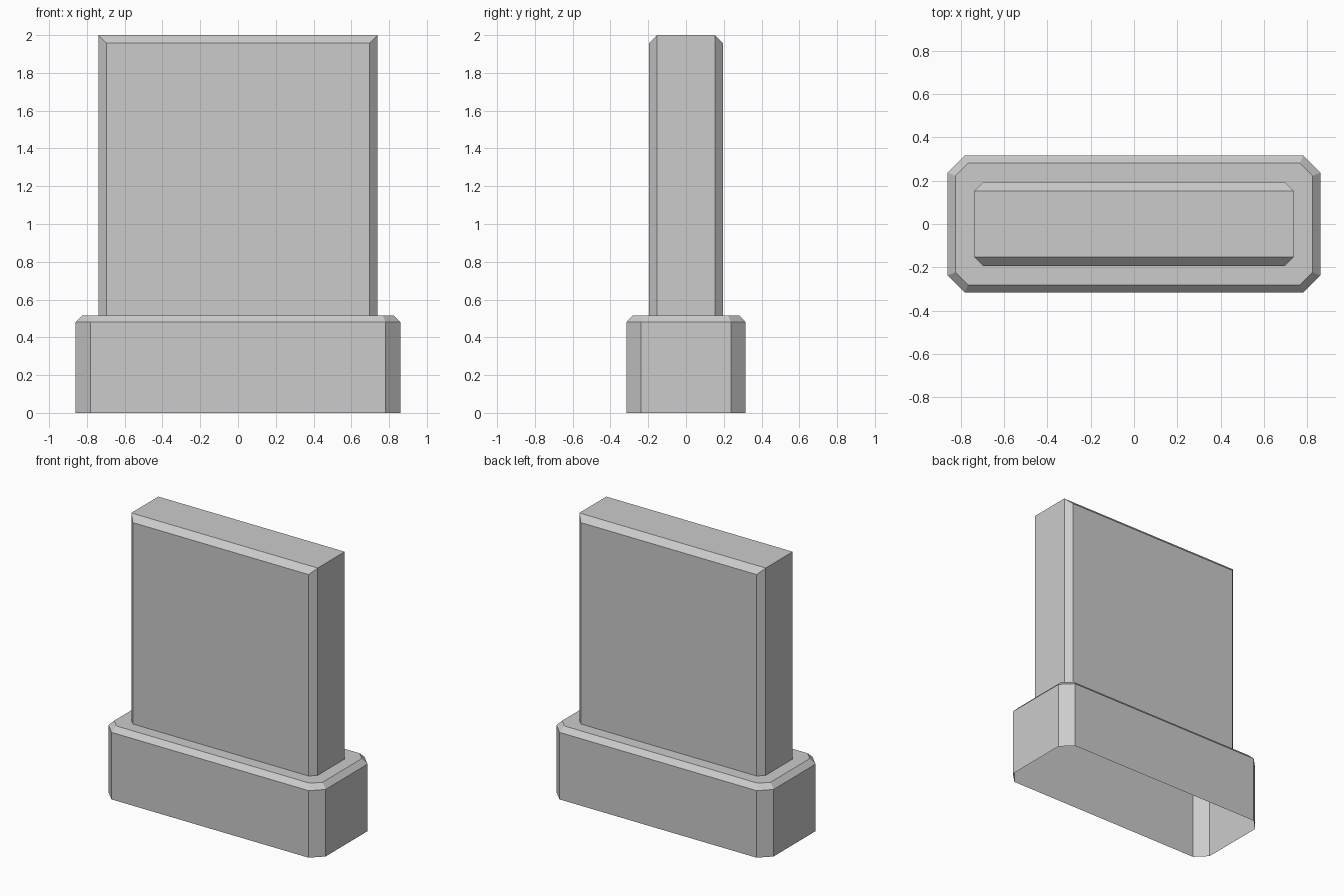
import bpy
import bmesh

old = bpy.data.objects.get("Cube")
if old:
    bpy.data.objects.remove(old, do_unlink=True)

grey = bpy.data.materials.new("plain grey")
grey.use_nodes = True
grey.diffuse_color = (0.6, 0.6, 0.6, 1)
grey.node_tree.nodes["Principled BSDF"].inputs["Base Color"].default_value = (0.6, 0.6, 0.6, 1)


def octagon(x, y, cut):
    """Rectangle outline with cut corners, counter-clockwise from the front left."""
    quarter = [(x - cut, -y), (x, cut - y), (x, y - cut), (x - cut, y)]
    return quarter + [(-px, -py) for px, py in quarter]


def shell(name, rings):
    """Join stacked rings of equal length, cap the top, leave the underside open."""
    bm = bmesh.new()
    rows = [[bm.verts.new(p) for p in ring] for ring in rings]
    for low, high in zip(rows, rows[1:]):
        for i in range(len(low)):
            j = (i + 1) % len(low)
            bm.faces.new((low[i], low[j], high[j], high[i]))
    bm.faces.new(rows[-1])
    bmesh.ops.remove_doubles(bm, verts=bm.verts, dist=0.0005)
    mesh = bpy.data.meshes.new(name)
    bm.to_mesh(mesh)
    bm.free()
    mesh.materials.append(grey)
    obj = bpy.data.objects.new(name, mesh)
    bpy.context.collection.objects.link(obj)
    return obj


def at(outline, z):
    return [(x, y, z) for x, y in outline]


# Wide footing with cut corners and a bevelled top rim
outer = octagon(0.86, 0.316, 0.079)
inner = octagon(0.825, 0.281, 0.0585)
shell("base", [at(outer, 0), at(outer, 0.48), at(inner, 0.516)])

# Upright slab: the long top edges are bevelled and mitre into the cut corners
X, Y, CUT, TOP = 0.738, 0.195, 0.042, 2.0
slab = octagon(X, Y, CUT)
shoulder = [(x, y, TOP - CUT if abs(y) > Y - CUT / 2 else TOP) for x, y in slab]
bm = bmesh.new()
low = [bm.verts.new(p) for p in at(slab, 0.516)]
high = [bm.verts.new(p) for p in shoulder]
for i in range(8):
    j = (i + 1) % 8
    bm.faces.new((low[i], low[j], high[j], high[i]))
bm.faces.new((high[1], high[2], high[5], high[6]))      # flat top
bm.faces.new((high[0], high[1], high[6], high[7]))      # front bevel
bm.faces.new((high[2], high[3], high[4], high[5]))      # back bevel
mesh = bpy.data.meshes.new("upright_slab")
bmesh.ops.recalc_face_normals(bm, faces=bm.faces)
bm.to_mesh(mesh)
bm.free()
mesh.materials.append(grey)
bpy.context.collection.objects.link(bpy.data.objects.new("upright_slab", mesh))
